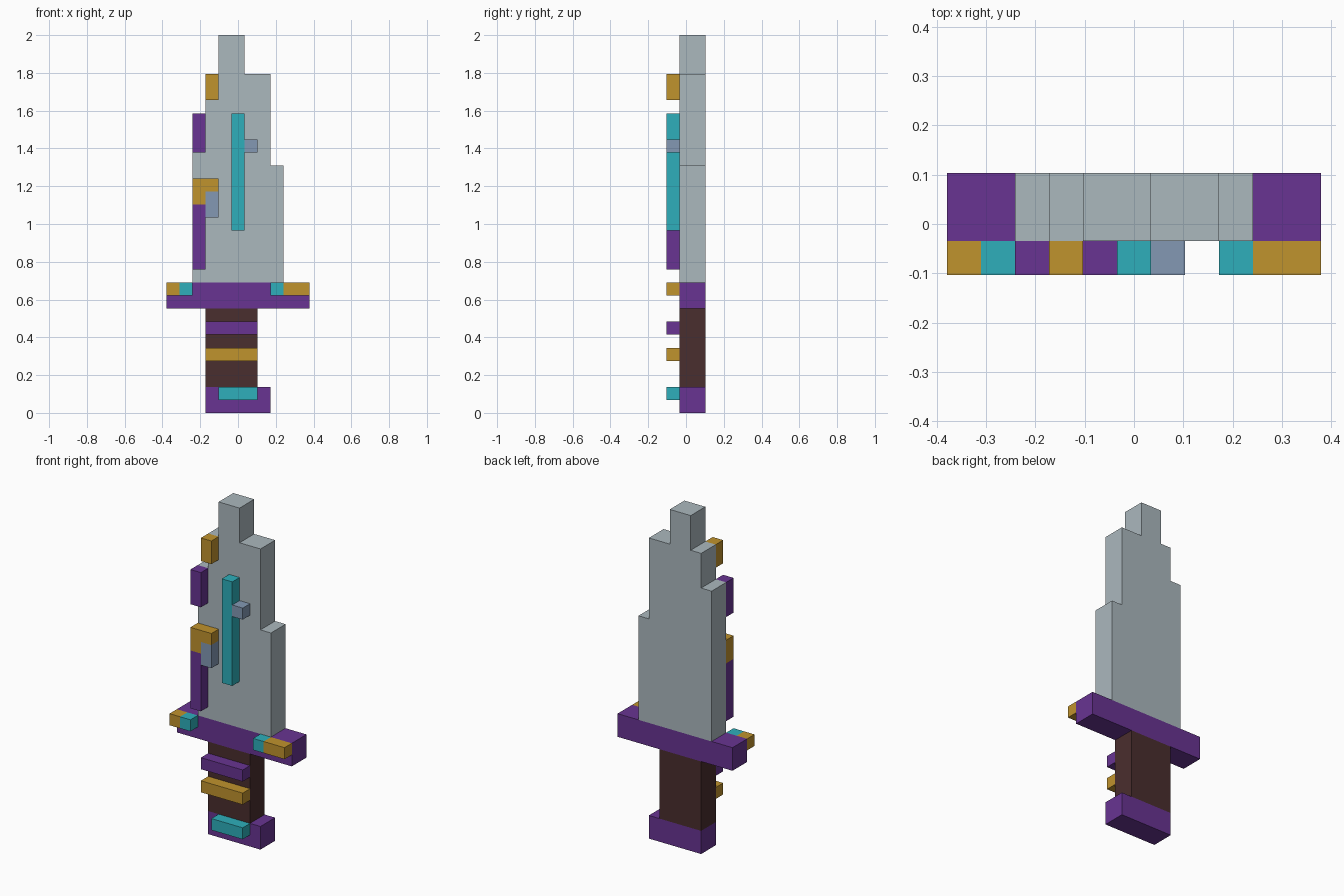
import bpy
import bmesh

cube = bpy.data.objects.get("Cube")
if cube:
    bpy.data.objects.remove(cube, do_unlink=True)

U = 2 / 29              # one block; the sword is 29 blocks tall
BODY = (-0.5, 1.5)      # depth of the main parts, in blocks
TRIM = (-1.5, -0.5)     # depth of the raised trim on the front


def material(name, rgb):
    lin = [((c / 255 + 0.055) / 1.055) ** 2.4 for c in rgb] + [1]
    m = bpy.data.materials.new(name)
    m.use_nodes = True
    m.diffuse_color = lin
    m.node_tree.nodes["Principled BSDF"].inputs["Base Color"].default_value = lin
    return m


grey = material("pale grey", (171, 184, 190))
purple = material("purple", (104, 52, 146))
gold = material("gold", (192, 147, 45))
teal = material("teal", (46, 175, 187))
steel = material("steel blue", (131, 153, 180))
brown = material("dark brown", (74, 46, 46))


def extrude_profile(name, points, depth, mat):
    """Extrude an x-z outline, measured in blocks, through a depth range."""
    bm = bmesh.new()
    face = bm.faces.new([bm.verts.new((x * U, depth[0] * U, z * U)) for x, z in points])
    new = bmesh.ops.extrude_face_region(bm, geom=[face])["geom"]
    verts = [v for v in new if isinstance(v, bmesh.types.BMVert)]
    bmesh.ops.translate(bm, verts=verts, vec=(0, (depth[1] - depth[0]) * U, 0))
    bmesh.ops.recalc_face_normals(bm, faces=bm.faces)
    mesh = bpy.data.meshes.new(name)
    bm.to_mesh(mesh)
    bm.free()
    mesh.materials.append(mat)
    obj = bpy.data.objects.new(name, mesh)
    bpy.context.collection.objects.link(obj)
    return obj


def block(name, x0, x1, z0, z1, mat, depth=TRIM):
    return extrude_profile(name, [(x0, z0), (x1, z0), (x1, z1), (x0, z1)], depth, mat)


# Main parts
block("pommel", -2.5, 2.5, 0, 2, purple, BODY)
block("grip", -2.5, 1.5, 2, 8, brown, BODY)
block("guard", -5.5, 5.5, 8, 10, purple, BODY)

# Stepped blade
extrude_profile("blade", [
    (-3.5, 10), (3.5, 10), (3.5, 19), (2.5, 19), (2.5, 26), (0.5, 26),
    (0.5, 29), (-1.5, 29), (-1.5, 26), (-2.5, 26), (-2.5, 23), (-3.5, 23),
], BODY, grey)

# Trim on the handle
block("pommel_gem", -1.5, 1.5, 1, 2, teal)
block("lower_grip_band", -2.5, 1.5, 4, 5, gold)
block("upper_grip_band", -2.5, 1.5, 6, 7, purple)

# Trim on the guard
block("right_guard_cap", -5.5, -4.5, 9, 10, gold)
block("right_guard_gem", -4.5, -3.5, 9, 10, teal)
block("left_guard_gem", 2.5, 3.5, 9, 10, teal)
block("left_guard_cap", 3.5, 5.5, 9, 10, gold)

# Trim on the blade
block("lower_edge_strip", -3.5, -2.5, 11, 16, purple)
extrude_profile("edge_bracket", [
    (-3.5, 16), (-2.5, 16), (-2.5, 17), (-1.5, 17), (-1.5, 18), (-3.5, 18),
], TRIM, gold)
block("bracket_stud", -2.5, -1.5, 15, 17, steel)
block("upper_edge_strip", -3.5, -2.5, 20, 23, purple)
block("tip_stud", -2.5, -1.5, 24, 26, gold)
block("centre_inlay", -0.5, 0.5, 14, 23, teal)
block("inlay_stud", 0.5, 1.5, 20, 21, steel)
